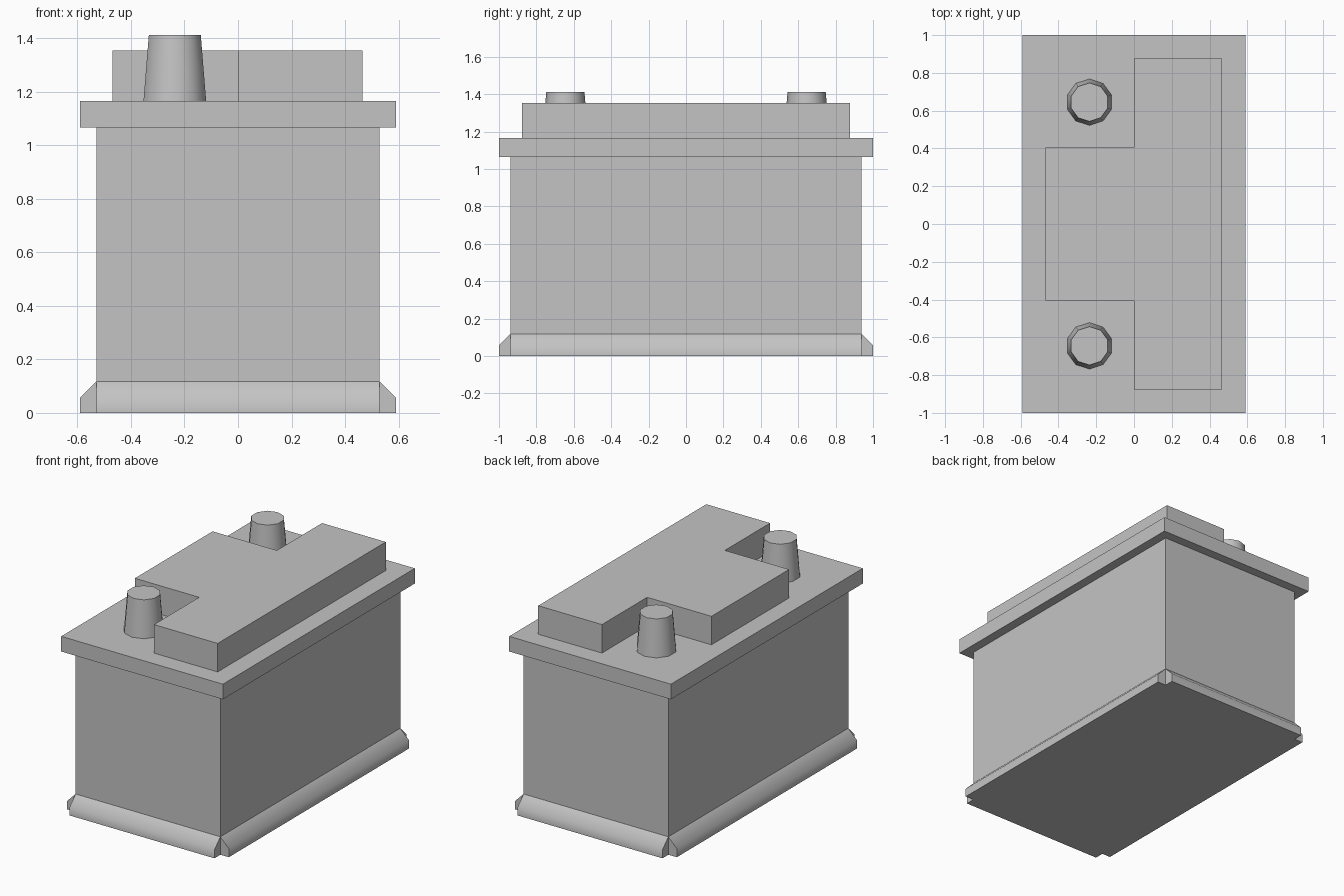
import bpy, bmesh, math
from mathutils import Vector

if "Cube" in bpy.data.objects:
    bpy.data.objects.remove(bpy.data.objects["Cube"], do_unlink=True)

# Single grey plastic
grey = bpy.data.materials.new("light_grey")
grey.use_nodes = True
colour = (0.55, 0.55, 0.55, 1)
grey.diffuse_color = colour
grey.node_tree.nodes["Principled BSDF"].inputs["Base Color"].default_value = colour


def finish(name, bm, smooth=None):
    """Turn a bmesh into a named, coloured object."""
    bmesh.ops.recalc_face_normals(bm, faces=bm.faces)
    mesh = bpy.data.meshes.new(name)
    bm.to_mesh(mesh)
    bm.free()
    mesh.materials.append(grey)
    obj = bpy.data.objects.new(name, mesh)
    bpy.context.collection.objects.link(obj)
    if smooth:
        bpy.ops.object.select_all(action='DESELECT')
        obj.select_set(True)
        bpy.context.view_layer.objects.active = obj
        bpy.ops.object.shade_smooth_by_angle(angle=math.radians(smooth))
    return obj


def prism(name, points, direction, smooth=None):
    """Extrude a closed 3D outline along a direction."""
    bm = bmesh.new()
    face = bm.faces.new([bm.verts.new(p) for p in points])
    grown = bmesh.ops.extrude_face_region(bm, geom=[face], use_keep_orig=True)
    top = [v for v in grown["geom"] if isinstance(v, bmesh.types.BMVert)]
    bmesh.ops.translate(bm, verts=top, vec=Vector(direction))
    return finish(name, bm, smooth)


def slab(name, outline, z0, z1):
    return prism(name, [(x, y, z0) for x, y in outline], (0, 0, z1 - z0))


def rectangle(hx, hy):
    return [(-hx, -hy), (hx, -hy), (hx, hy), (-hx, hy)]


# Case and overhanging lid
HX, HY, RIM = 0.528, 0.938, 0.062
LID_Z, LID_TOP = 1.065, 1.165
slab("case", rectangle(HX, HY), 0, LID_Z)
slab("lid", rectangle(HX + RIM, HY + RIM), LID_Z, LID_TOP)

# Raised cover with the two terminal corners left open
left, right, wide, narrow = -0.469, 0.465, 0.876, 0.405
slab("raised_cover",
     [(left, -narrow), (0, -narrow), (0, -wide), (right, -wide),
      (right, wide), (0, wide), (0, narrow), (left, narrow)],
     LID_TOP, 1.353)

# Bevelled hold-down ledges, one per side, open at the corners
ledge = [(0, 0), (RIM, 0), (RIM, 0.056), (0, 0.118)]
for side, s in (("left", 1), ("right", -1)):
    prism(side + "_ledge", [(s * (HX + d), -HY, z) for d, z in ledge],
          (0, 2 * HY, 0), 50)
for side, s in (("back", 1), ("front", -1)):
    prism(side + "_ledge", [(-HX, s * (HY + d), z) for d, z in ledge],
          (2 * HX, 0, 0), 50)

# Tapered ten-sided terminals
TOP = 1.412
for side, s in (("back", 1), ("front", -1)):
    bm = bmesh.new()
    bmesh.ops.create_cone(bm, cap_ends=True, segments=10, radius1=0.123,
                          radius2=0.102, depth=TOP - LID_TOP)
    # Put a corner on the y axis
    for v in bm.verts:
        a = math.atan2(v.co.y, v.co.x)
        r = math.hypot(v.co.x, v.co.y)
        step = math.tau / 10
        a = math.pi / 2 + round((a - math.pi / 2 + 0.01) / step) * step
        v.co.x, v.co.y = r * math.cos(a), r * math.sin(a)
    bmesh.ops.translate(bm, verts=bm.verts,
                        vec=(-0.236, s * 0.645, (TOP + LID_TOP) / 2))
    finish(side + "_terminal", bm, 50)
